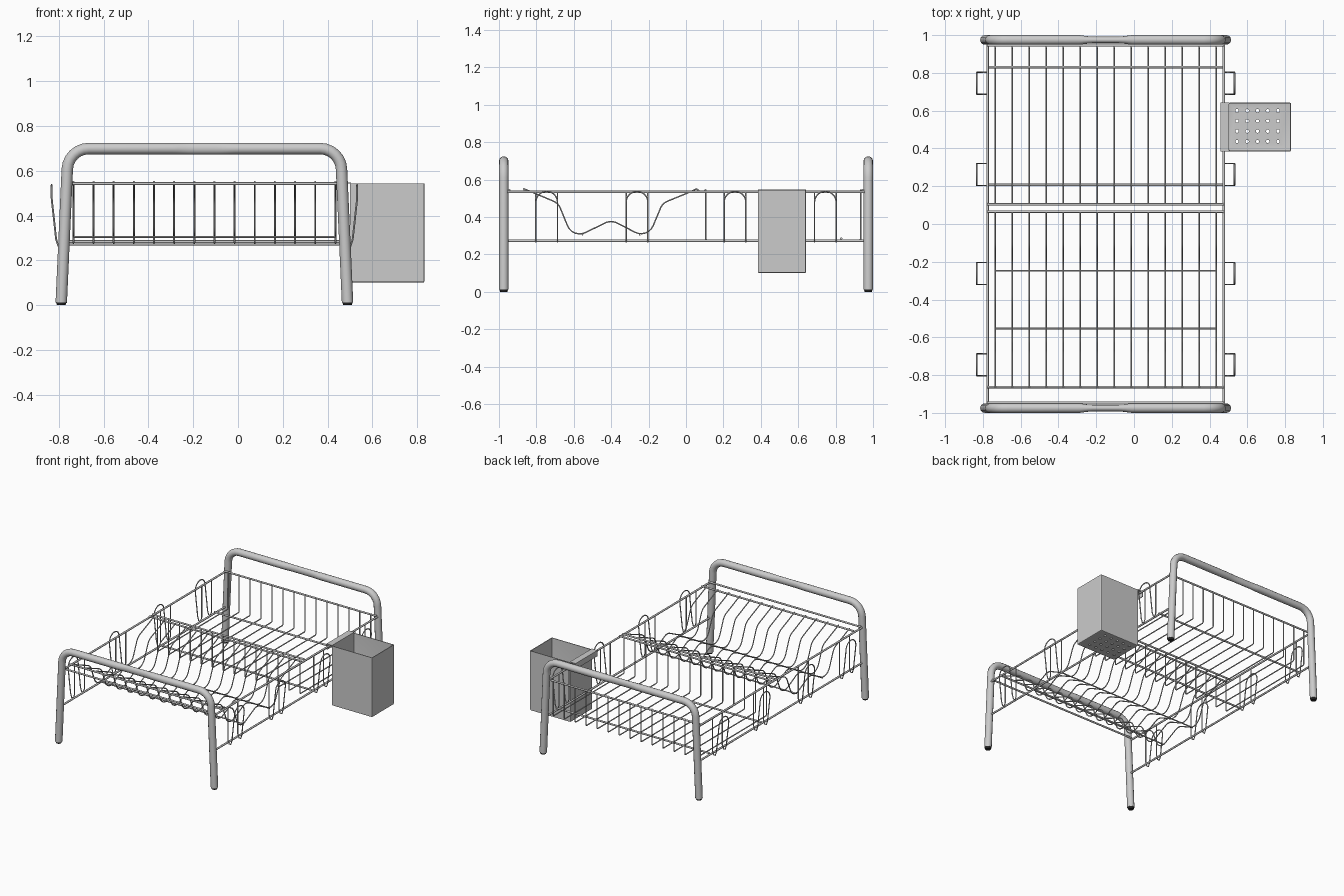
import bpy, bmesh, math
from mathutils import Vector, Matrix

if "Cube" in bpy.data.objects:
    bpy.data.objects.remove(bpy.data.objects["Cube"])

CX = -0.15          # rack centre in x
HALF = 0.625        # half distance between side wires


def fillet(pts, rad, seg=6):
    """Round the corners of a point path."""
    pts = [Vector(p) for p in pts]
    out = [pts[0]]
    for a, b, c in zip(pts, pts[1:], pts[2:]):
        u, v = a - b, c - b
        ang = u.angle(v)
        if rad == 0 or ang > math.pi - 0.02:
            out.append(b)
            continue
        d = min(rad / math.tan(ang / 2), u.length * 0.49, v.length * 0.49)
        p, q = b + u.normalized() * d, b + v.normalized() * d
        r = d * math.tan(ang / 2)
        centre = b + (u.normalized() + v.normalized()).normalized() * (r / math.sin(ang / 2))
        e, f = p - centre, q - centre
        sweep = e.angle(f)
        for i in range(seg + 1):
            t = i / seg
            out.append(centre + (e * math.sin((1 - t) * sweep) + f * math.sin(t * sweep)) / math.sin(sweep))
    out.append(pts[-1])
    return out


def wires(name, paths, r, rad=0.0, res=1):
    """Sweep a round section along one or more paths and return a smooth mesh object."""
    cu = bpy.data.curves.new(name, 'CURVE')
    cu.dimensions = '3D'
    cu.bevel_depth, cu.bevel_resolution, cu.use_fill_caps = r, res, True
    for path in paths:
        pts = fillet(path, rad)
        sp = cu.splines.new('POLY')
        sp.points.add(len(pts) - 1)
        for sp_pt, p in zip(sp.points, pts):
            sp_pt.co = (*p, 1)
    tmp = bpy.data.objects.new(name + "_path", cu)
    bpy.context.collection.objects.link(tmp)
    deps = bpy.context.evaluated_depsgraph_get()
    me = bpy.data.meshes.new_from_object(tmp.evaluated_get(deps))
    bpy.data.objects.remove(tmp)
    ob = bpy.data.objects.new(name, me)
    bpy.context.collection.objects.link(ob)
    smooth(ob)
    return ob


def smooth(ob, angle=50):
    bpy.ops.object.select_all(action='DESELECT')
    ob.select_set(True)
    bpy.context.view_layer.objects.active = ob
    bpy.ops.object.shade_smooth_by_angle(angle=math.radians(angle))


def mesh_object(name, bm):
    me = bpy.data.meshes.new(name)
    bm.to_mesh(me)
    bm.free()
    ob = bpy.data.objects.new(name, me)
    bpy.context.collection.objects.link(ob)
    return ob


def cross(y, z, half=HALF):
    return [(CX - half, y, z), (CX + half, y, z)]


# End frames: bent tubes with a pinched grip in the middle of the top bar
for label, y in (("front", -0.9745), ("back", 0.9745)):
    grip = [(CX + 0.14 * i / 6, y, 0.699) for i in range(-6, 7)]
    path = [(CX - 0.639, y, 0.012), (CX - 0.608, y, 0.699), *grip,
            (CX + 0.608, y, 0.699), (CX + 0.639, y, 0.012)]
    frame = wires(label + "_frame", [path], 0.0255, 0.095, 4)
    for v in frame.data.vertices:
        d = abs(v.co.x - CX)
        if v.co.z > 0.6 and d < 0.14:
            v.co.y = y + (v.co.y - y) * (1 - 0.3 * min(1, (0.14 - d) / 0.06))

# Dark plastic feet
black = bpy.data.materials.new("dark_plastic")
black.diffuse_color = (0.02, 0.02, 0.02, 1)
black.use_nodes = True
black.node_tree.nodes["Principled BSDF"].inputs["Base Color"].default_value = black.diffuse_color
bm = bmesh.new()
for sx in (-1, 1):
    for y in (-0.9745, 0.9745):
        bmesh.ops.create_cone(bm, cap_ends=True, segments=20, radius1=0.019, radius2=0.024,
                              depth=0.016, matrix=Matrix.Translation((CX + sx * 0.639, y, 0.008)))
feet = mesh_object("feet", bm)
feet.data.materials.append(black)
smooth(feet)

# Long side wires, upper and lower
wires("side_wires", [[(CX + s * HALF, -0.97, z), (CX + s * HALF, 0.97, z)]
                     for s in (-1, 1) for z in (0.534, 0.273)], 0.0068, res=2)

# Heavy cross wires
wires("cross_wires", [cross(y, z) for y, z in
                      ((-0.945, 0.543), (-0.863, 0.543), (0.065, 0.543), (0.104, 0.543),
                       (0.945, 0.543), (0.207, 0.273), (0.83, 0.284))], 0.0066, res=2)

# Light cross wires resting in the plate rack valleys
wires("plate_rack_cross_wires", [cross(y, 0.304, 0.585) for y in (-0.553, -0.248)], 0.0045)

# Plate rack and basket wires, repeated across the width
xs = [CX + 0.09 * (i - 6.5) for i in range(14)]
plate = [(-0.87, 0.552), (-0.84, 0.54), (-0.683, 0.474), (-0.605, 0.284), (-0.40, 0.384),
         (-0.205, 0.284), (-0.125, 0.474), (0.02, 0.533), (0.06, 0.552)]
wires("plate_rack_wires", [[(x, y, z) for y, z in plate] for x in xs], 0.0042, 0.07)
basket = [(0.105, 0.547), (0.105, 0.277), (0.935, 0.277), (0.935, 0.547)]
wires("basket_wires", [[(x, y, z) for y, z in basket] for x in xs], 0.0042, 0.01)

# Cup hooks: hoops that hang from the side wires and curl up outside
hooks = []
for s in (-1, 1):
    x0 = CX + s * (HALF + 0.004)
    for yc in (-0.745, -0.262, 0.262, 0.745):
        half = []
        for dx, z in ((0, 0.534), (0, 0.295), (0.01, 0.266), (0.024, 0.266), (0.033, 0.295), (0.05, 0.45)):
            half.append((dx, 0.058, z))
        arch = [(0.053, 0.058 * math.cos(a), 0.479 + 0.058 * math.sin(a))
                for a in (math.pi * k / 12 for k in range(13))]
        loop = half + arch + [(dx, -dy, z) for dx, dy, z in reversed(half)]
        hooks.append([(x0 + s * dx, yc + dy, z) for dx, dy, z in loop])
wires("cup_hooks", hooks, 0.0042)

# Cutlery holder: open thin-walled box with rounded edges
x1, x2, y1, y2, z1, z2 = 0.499, 0.832, 0.384, 0.642, 0.101, 0.543
bm = bmesh.new()
bmesh.ops.create_cube(bm, size=1, matrix=Matrix.Translation(((x1 + x2) / 2, (y1 + y2) / 2, (z1 + z2) / 2))
                      @ Matrix.Diagonal((x2 - x1, y2 - y1, z2 - z1, 1)))
bmesh.ops.delete(bm, geom=[f for f in bm.faces if f.normal.z > 0.9], context='FACES_ONLY')
edges = [e for e in bm.edges if not e.is_boundary]
bmesh.ops.bevel(bm, geom=edges, offset=0.006, segments=2, profile=0.5, affect='EDGES')
holder = mesh_object("cutlery_holder", bm)
mod = holder.modifiers.new("wall", 'SOLIDIFY')
mod.thickness, mod.offset = 0.005, -1

# Cutter for the drain holes
bm = bmesh.new()
for i in range(5):
    for j in range(4):
        bmesh.ops.create_cone(bm, cap_ends=True, segments=14, radius1=0.009, radius2=0.009, depth=0.06,
                              matrix=Matrix.Translation((0.545 + 0.0543 * i, 0.437 + 0.0543 * j, z1)))
cutter = mesh_object("drain_cutter", bm)
cutter.hide_render = True
cut = holder.modifiers.new("drain_holes", 'BOOLEAN')
cut.operation, cut.solver, cut.object = 'DIFFERENCE', 'EXACT', cutter
bpy.context.view_layer.objects.active = holder
for m in ("wall", "drain_holes"):
    bpy.ops.object.modifier_apply(modifier=m)
bpy.data.objects.remove(cutter)
smooth(holder, 15)

# Hook flange that hangs the holder over the upper side wire
bm = bmesh.new()
prof = [(0.504, 0.540), (0.504, 0.548), (0.457, 0.548), (0.457, 0.505), (0.463, 0.505), (0.463, 0.543), (0.499, 0.543)]
face = bm.faces.new([bm.verts.new((x, y1, z)) for x, z in prof])
ext = bmesh.ops.extrude_face_region(bm, geom=[face])
bmesh.ops.translate(bm, vec=(0, y2 - y1, 0), verts=[v for v in ext["geom"] if isinstance(v, bmesh.types.BMVert)])
bmesh.ops.recalc_face_normals(bm, faces=bm.faces)
mesh_object("holder_flange", bm)
